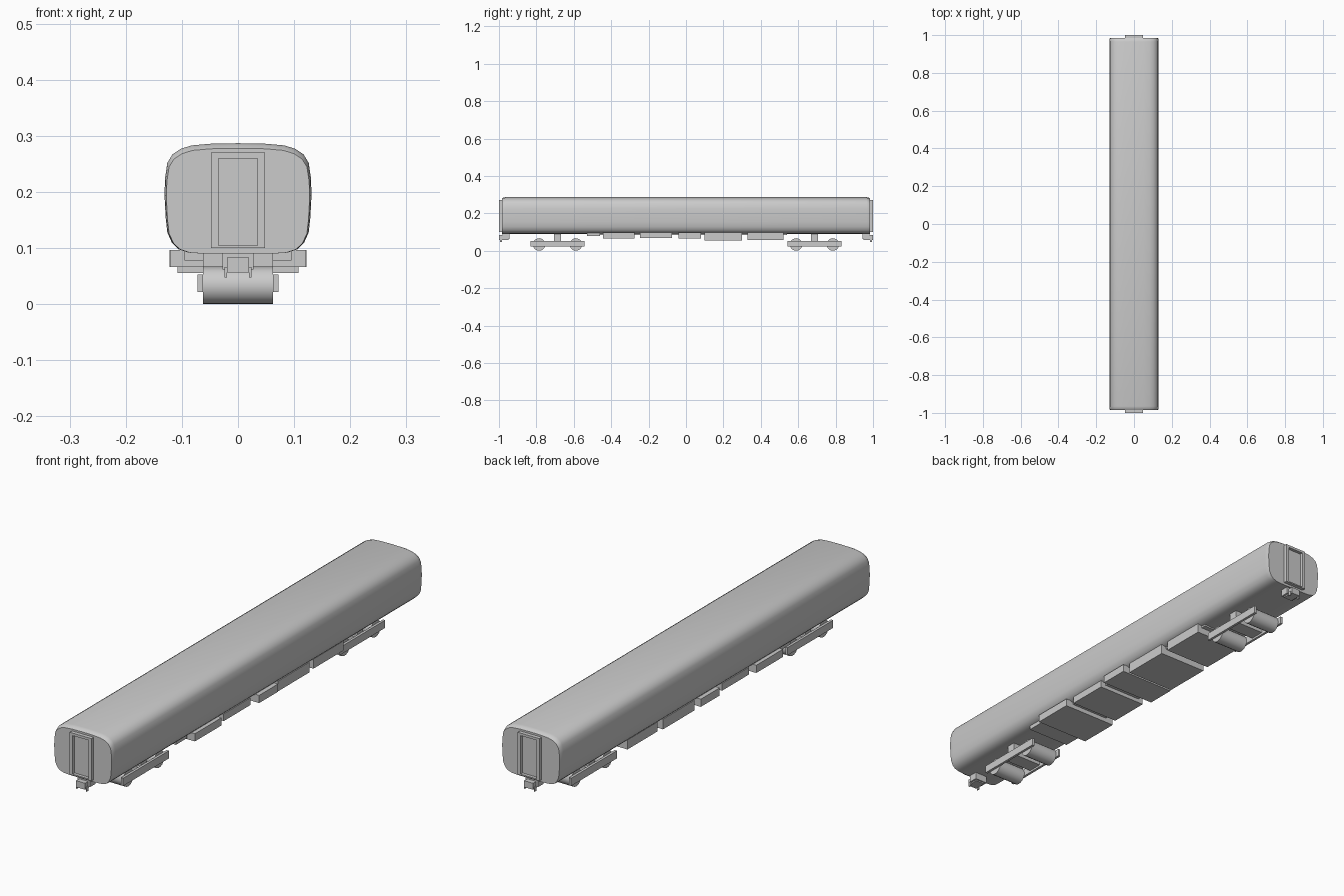
import bpy, bmesh, math
from mathutils import Matrix

if "Cube" in bpy.data.objects:
    bpy.data.objects.remove(bpy.data.objects["Cube"])


def finish(name, bm, smooth=False):
    bmesh.ops.recalc_face_normals(bm, faces=bm.faces)
    me = bpy.data.meshes.new(name)
    bm.to_mesh(me)
    bm.free()
    ob = bpy.data.objects.new(name, me)
    bpy.context.collection.objects.link(ob)
    if smooth:
        bpy.ops.object.select_all(action='DESELECT')
        ob.select_set(True)
        bpy.context.view_layer.objects.active = ob
        bpy.ops.object.shade_smooth_by_angle(angle=math.radians(30))
    return ob


def add_box(bm, x0, x1, y0, y1, z0, z1):
    m = Matrix.Translation(((x0 + x1) / 2, (y0 + y1) / 2, (z0 + z1) / 2))
    m = m @ Matrix.Diagonal((x1 - x0, abs(y1 - y0), z1 - z0, 1))
    bmesh.ops.create_cube(bm, size=1, matrix=m)


def box(name, *dims):
    bm = bmesh.new()
    add_box(bm, *dims)
    return finish(name, bm)


# Car body: half section mirrored, lofted with slightly smaller end rings
half = [(0, .287), (.05, .286), (.083, .283), (.102, .277), (.117, .267), (.126, .252),
        (.13, .225), (.131, .195), (.129, .155), (.126, .128), (.118, .11), (.106, .098),
        (.088, .092), (.06, .09)]
section = half + [(-x, z) for x, z in reversed(half[1:])]
bm = bmesh.new()
rings = []
for y, sx, top in ((-.985, .975, .278), (-.977, .99, .284), (-.965, 1, .287),
                   (.965, 1, .287), (.977, .99, .284), (.985, .975, .278)):
    k = (top - .09) / (.287 - .09)
    rings.append([bm.verts.new((x * sx, y, .09 + (z - .09) * k)) for x, z in section])
n = len(section)
for a, b in zip(rings, rings[1:]):
    for i in range(n):
        j = (i + 1) % n
        bm.faces.new((a[i], a[j], b[j], b[i]))
bm.faces.new(rings[0])
bm.faces.new(rings[-1])
finish("car_body", bm, True)

# Both ends: gangway frame, recessed door, coupler
for s, tag in ((-1, "front"), (1, "rear")):
    def ys(a, b):
        return sorted((s * a, s * b))

    bm = bmesh.new()
    for x0, x1, z0, z1 in ((-.048, -.035, .10, .27), (.035, .048, .10, .27),
                           (-.035, .035, .26, .27), (-.035, .035, .10, .105)):
        add_box(bm, x0, x1, *ys(.975, 1.0), z0, z1)
    finish(tag + "_gangway_frame", bm)
    box(tag + "_end_door", -.035, .035, *ys(.975, .987), .105, .26)
    box(tag + "_coupler_mount", -.028, .028, *ys(.945, .98), .062, .094)
    box(tag + "_coupler_head", -.02, .02, *ys(.95, 1.0), .057, .083)
    bm = bmesh.new()
    for x in (-.022, .022):
        add_box(bm, x - .002, x + .002, *ys(.985, .995), .048, .066)
    finish(tag + "_coupler_hooks", bm)

    # Bogie: side frames, cross beams, bolster, wheel rollers
    c = s * .687
    bm = bmesh.new()
    for x in (-.067, .067):
        add_box(bm, x - .005, x + .005, c - .145, c + .145, .022, .053)
    finish(tag + "_bogie_side_frames", bm)
    box(tag + "_bogie_cross_beam", -.063, .063, c - .03, c + .03, .03, .05)
    box(tag + "_bogie_bolster", -.062, .062, c - .018, c + .018, .045, .095)
    bm = bmesh.new()
    for d in (-.098, .098):
        m = Matrix.Translation((0, c + d, .0335)) @ Matrix.Rotation(math.pi / 2, 4, 'Y')
        bmesh.ops.create_cone(bm, cap_ends=True, segments=20, radius1=.0335,
                              radius2=.0335, depth=.124, matrix=m)
    finish(tag + "_wheelsets", bm, True)

# Underfloor equipment boxes: y range, half width, bottom height
for i, (y0, y1, w, z) in enumerate((
        (-.53, -.46, .095, .078), (-.445, -.275, .12, .066), (-.245, -.075, .108, .068),
        (-.04, .08, .122, .066), (.10, .30, .108, .056), (.33, .52, .104, .058))):
    box("underfloor_box_%d" % (i + 1), -w, w, y0, y1, z, .097)

# Shallow connecting trunk between the boxes
box("underfloor_trunk", -.085, .085, -.53, .54, .084, .094)
